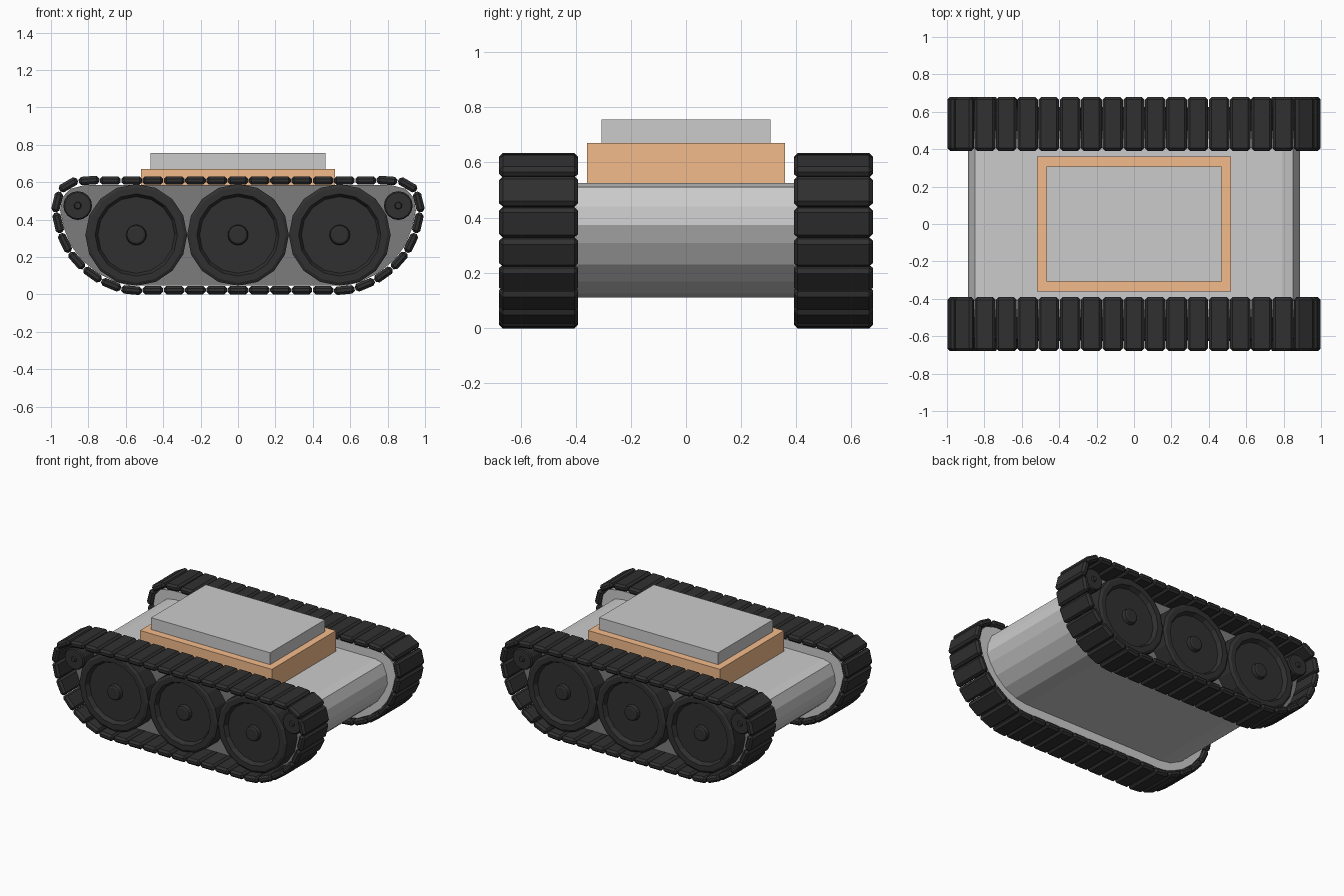
import bpy, bmesh, math
from mathutils import Matrix, Vector

if "Cube" in bpy.data.objects:
    bpy.data.objects.remove(bpy.data.objects["Cube"])


def material(name, rgb):
    m = bpy.data.materials.new(name)
    m.diffuse_color = (*rgb, 1)
    m.use_nodes = True
    m.node_tree.nodes["Principled BSDF"].inputs["Base Color"].default_value = m.diffuse_color
    return m


BLACK = material("black_rubber", (0.03, 0.03, 0.03))
DARK = material("dark_grey", (0.2, 0.2, 0.2))
ORANGE = material("orange", (0.9, 0.5, 0.26))


def finish(name, bm, mat=None):
    bmesh.ops.recalc_face_normals(bm, faces=bm.faces)
    me = bpy.data.meshes.new(name)
    bm.to_mesh(me)
    bm.free()
    ob = bpy.data.objects.new(name, me)
    bpy.context.collection.objects.link(ob)
    if mat:
        me.materials.append(mat)
    return ob


def block(name, size, centre, mat=None):
    bm = bmesh.new()
    bmesh.ops.create_cube(bm, size=1, matrix=Matrix.Translation(centre) @ Matrix.Diagonal((*size, 1)))
    return finish(name, bm, mat)


def prism(name, pts, y0, y1, mat=None):
    """Extrude an x-z outline along y."""
    bm = bmesh.new()
    face = bm.faces.new([bm.verts.new((x, y0, z)) for x, z in pts])
    geo = bmesh.ops.extrude_face_region(bm, geom=[face])["geom"]
    bmesh.ops.translate(bm, vec=(0, y1 - y0, 0), verts=[g for g in geo if isinstance(g, bmesh.types.BMVert)])
    return finish(name, bm, mat)


def lathe(name, profile, x, z, side, n, mat):
    """Spin (radius, y) points about an axis parallel to y."""
    bm = bmesh.new()
    rings = [[bm.verts.new((x + r * math.cos(i * math.tau / n), side * y,
                            z + r * math.sin(i * math.tau / n))) for i in range(n)] for r, y in profile]
    for a, b in zip(rings, rings[1:]):
        for i in range(n):
            j = (i + 1) % n
            bm.faces.new((a[i], a[j], b[j], b[i]))
    bm.faces.new(rings[0])
    bm.faces.new(rings[-1])
    return finish(name, bm, mat)


def closed(half):
    """Mirror a right-hand outline (top to bottom) into a closed loop."""
    return half + [(-x, z) for x, z in reversed(half)]


def inset(pts, d):
    out = []
    for i, p in enumerate(pts):
        a, b = Vector(pts[i - 1]), Vector(pts[(i + 1) % len(pts)])
        p = Vector(p)
        t = ((p - a).normalized() + (b - p).normalized()).normalized()
        out.append(tuple(p + Vector((t.y, -t.x)) * d))
    return out


# Hull and deck blocks
hull = closed([(.79, .525), (.85, .51), (.88, .44), (.888, .372), (.86, .307),
               (.81, .23), (.74, .168), (.65, .124), (.56, .11)])
prism("hull", hull, -.43, .43)
block("deck_base", (1.035, .72, .15), (0, 0, .596), ORANGE)
block("deck_cover", (.935, .614, .086), (0, 0, .712))

# Centre line of the track loop, clockwise
track = closed([(.82, .609), (.91, .585), (.96, .53), (.975, .45), (.955, .35), (.915, .25),
                (.85, .165), (.76, .092), (.66, .043), (.58, .023)])
# start the loop at the middle of the top run
loop = [Vector((0, .609))] + [Vector(p) for p in track] + [Vector((0, .609))]


def along(s):
    for a, b in zip(loop, loop[1:]):
        d = (b - a).length
        if s <= d:
            return a.lerp(b, s / d)
        s -= d
    return loop[-1]


total = sum((b - a).length for a, b in zip(loop, loop[1:]))
count = round(total / .1125)
step = total / count

# One bevelled track link, reused all round the loop
bm = bmesh.new()
bmesh.ops.create_cube(bm, size=1, matrix=Matrix.Diagonal((step * .97, .287, .045, 1)))
bmesh.ops.bevel(bm, geom=bm.edges[:], offset=.014, segments=1, affect='EDGES')
link = bpy.data.meshes.new("link_template")
bm.to_mesh(link)
bm.free()

for side, tag in ((-1, "front"), (1, "back")):
    bm = bmesh.new()
    for i in range(count):
        s = i * step
        p = along(s)
        t = along((s + step * .45) % total) - along((s - step * .45) % total)
        m = Matrix.Translation((p.x, side * .535, p.y)) @ Matrix.Rotation(-math.atan2(t.y, t.x), 4, 'Y')
        start = len(bm.verts)
        bm.from_mesh(link)
        bm.verts.ensure_lookup_table()
        bmesh.ops.transform(bm, matrix=m, verts=bm.verts[start:])
    finish(tag + "_track", bm, BLACK)

    # Side plates inside the track loop
    plate = inset(track, .024)
    prism(tag + "_inner_plate", plate, side * .41, side * .455)
    prism(tag + "_outer_plate", plate, side * .455, side * .5, DARK)

    # Dished road wheels and small upper rollers
    for k in (-1, 0, 1):
        lathe(f"{tag}_wheel_{k + 2}",
              [(.272, .49), (.272, .615), (.255, .625), (.22, .625), (.205, .595),
               (.055, .595), (.05, .62), (.04, .625)], k * .544, .318, side, 16, BLACK)
    for k in (-1, 1):
        lathe(f"{tag}_roller_{k + 2}",
              [(.077, .49), (.077, .61), (.07, .618), (.02, .618), (.016, .63)],
              k * .857, .475, side, 16, BLACK)
bpy.data.meshes.remove(link)
